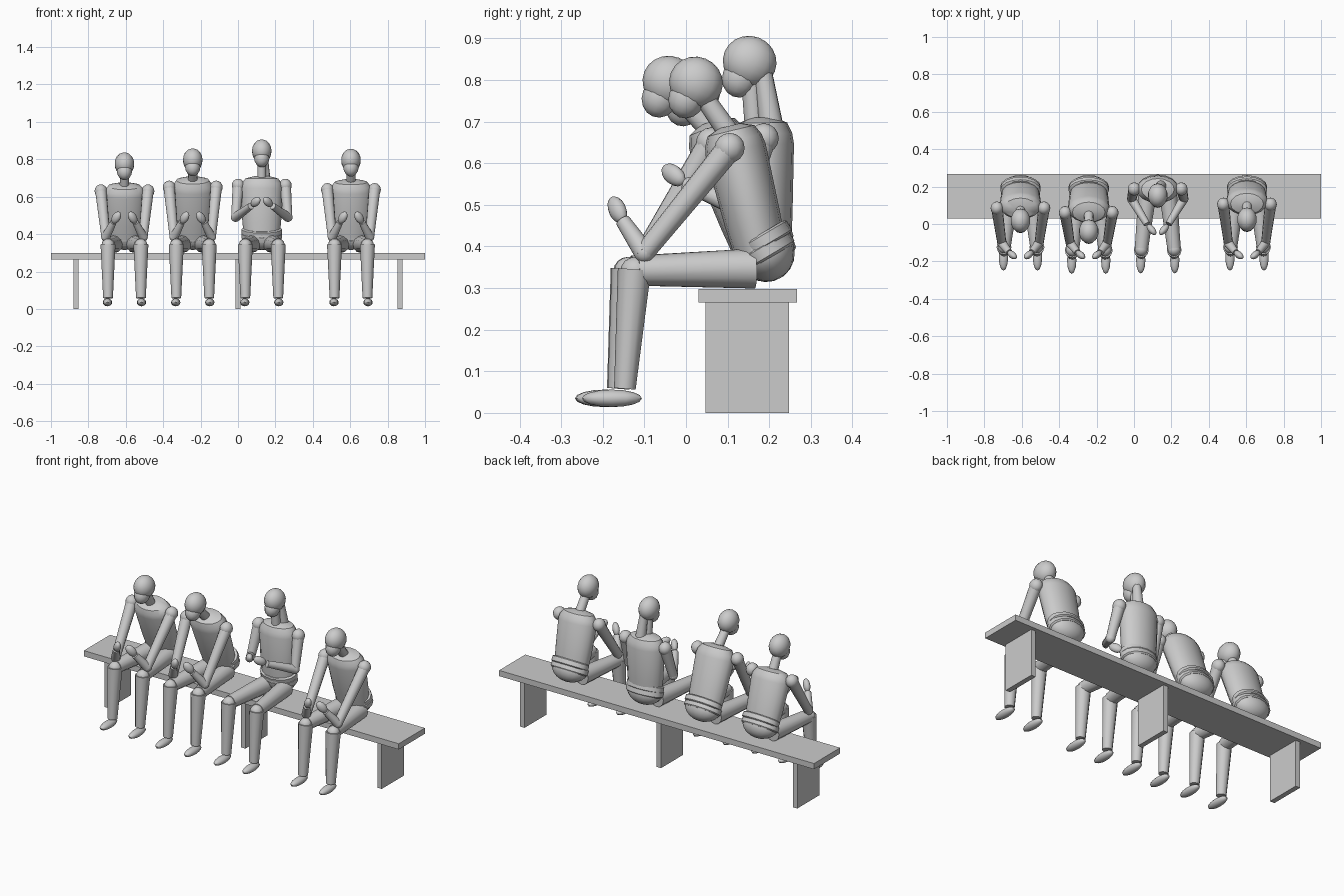
import bpy, bmesh, math
from mathutils import Vector, Matrix

if "Cube" in bpy.data.objects:
    bpy.data.objects.remove(bpy.data.objects["Cube"])


def finish(bm, name, mat, smooth=True):
    """Turn a bmesh into an object placed by a matrix."""
    bmesh.ops.recalc_face_normals(bm, faces=bm.faces)
    bm.transform(mat)
    me = bpy.data.meshes.new(name)
    bm.to_mesh(me)
    bm.free()
    ob = bpy.data.objects.new(name, me)
    bpy.context.collection.objects.link(ob)
    if smooth:
        bpy.ops.object.select_all(action='DESELECT')
        ob.select_set(True)
        bpy.context.view_layer.objects.active = ob
        bpy.ops.object.shade_smooth_by_angle(angle=math.radians(40))
    return ob


def box(name, lo, hi):
    lo, hi = Vector(lo), Vector(hi)
    bm = bmesh.new()
    bmesh.ops.create_cube(bm, size=1)
    finish(bm, name, Matrix.Translation((lo + hi) / 2) @ Matrix.Diagonal((*(hi - lo), 1)), False)


def tube(name, a, b, r1, r2, seg=12):
    a, b = Vector(a), Vector(b)
    d = b - a
    bm = bmesh.new()
    bmesh.ops.create_cone(bm, cap_ends=True, segments=seg, radius1=r1, radius2=r2, depth=d.length)
    rot = d.to_track_quat('Z', 'Y').to_matrix().to_4x4()
    finish(bm, name, Matrix.Translation((a + b) / 2) @ rot)


def ball(name, c, radii, rot=None, seg=12, rings=8):
    bm = bmesh.new()
    bmesh.ops.create_uvsphere(bm, u_segments=seg, v_segments=rings, radius=1)
    finish(bm, name, Matrix.Translation(c) @ (rot or Matrix()) @ Matrix.Diagonal((*radii, 1)))


def lathe(name, profile, base, tilt, depth, seg=16):
    """Stack of rings (radius, height), squashed front to back, leaning forward by tilt."""
    bm = bmesh.new()
    rings = []
    for r, h in profile:
        rings.append([bm.verts.new((r * math.cos(2 * math.pi * i / seg),
                                    depth * r * math.sin(2 * math.pi * i / seg), h)) for i in range(seg)])
    for lo, hi in zip(rings, rings[1:]):
        for i in range(seg):
            j = (i + 1) % seg
            bm.faces.new((lo[i], lo[j], hi[j], hi[i]))
    bm.faces.new(rings[0])
    bm.faces.new(rings[-1])
    finish(bm, name, Matrix.Translation(base) @ Matrix.Rotation(tilt, 4, 'X'))


def sitter(cx, chest, shoulder, head, foot_shift, hands_up):
    """chest, shoulder and head are (y, z) points in the side view."""
    base = Vector((cx, 0.178, 0.39))
    if hands_up:
        base.y = 0.188
    axis = Vector((cx, *chest)) - base
    tilt = math.atan2(-axis.y, axis.z)
    L = axis.length

    # Trunk and hips
    lathe("torso", [(.096, 0), (.104, .25 * L), (.112, .8 * L), (.106, .88 * L),
                    (.088, .96 * L), (.04, L)], base, tilt, .66)
    hip_tilt = tilt + math.radians(17)
    ball("pelvis", (cx, .19, .388), (.104, .07, .074), Matrix.Rotation(hip_tilt, 4, 'X'), 16, 10)
    lathe("waist_band", [(.1, -.017), (.108, -.012), (.108, .012), (.1, .017)],
          (cx, .187, .415), hip_tilt, .66)
    lathe("hip_band", [(.1, -.02), (.108, -.014), (.108, .012), (.1, .017)],
          (cx, .192, .39), hip_tilt, .66)

    # Head
    hy, hz = head
    tilt_head = Matrix.Rotation(math.radians(-22), 4, 'X')
    ball("cranium", (cx, hy, hz), (.053, .065, .062), tilt_head, 14, 10)
    ball("jaw", (cx, hy - .022, hz - .038), (.041, .044, .049), tilt_head)
    if hands_up:
        tube("neck", (cx, .165, .69), (cx, .155, .81), .024, .023)
        tube("hair_tail", (cx + .018, .205, .69), (cx + .01, .185, .82), .029, .022)
    else:
        tube("neck", (cx, chest[0], chest[1] - .02), (cx, hy + .012, hz - .025), .026, .023)

    for s in (-1, 1):
        def p(x, y, z):
            return Vector((cx + s * x, y, z))

        # Arms
        sh = p(.126, *shoulder)
        if hands_up:
            elbow, wrist, palm = p(.14, .135, .49), p(.058, .0, .55), p(.033, -.03, .572)
        else:
            elbow, wrist, palm = p(.1, -.1, .385), p(.06, -.152, .462), p(.044, -.165, .488)
        ball("shoulder", sh, (.034, .036, .036))
        tube("upper_arm", sh, elbow, .031, .024)
        ball("elbow", elbow, (.025, .025, .025))
        tube("forearm", elbow, wrist, .025, .018)
        d = (palm - wrist).normalized()
        ball("hand", palm, (.019, .024, .037), d.to_track_quat('Z', 'Y').to_matrix().to_4x4())

        # Legs
        f = foot_shift
        tube("thigh", p(.055, .165, .347), p(.087, -.115 + f, .342), .048, .036)
        ball("knee", p(.088, -.122 + f, .34), (.035, .036, .035))
        tube("shin", p(.088, -.124 + f, .345), p(.088, -.147 + f, .058), .04, .026)
        ball("foot", p(.091, -.178 + f, .035), (.025, .072, .021))


# Bench
box("bench_seat", (-1, .03, .265), (1, .267, .298))
for x in (-.866, 0, .866):
    box("bench_leg", (x - .014, .047, 0), (x + .014, .247, .265))

# Four seated figures
sitter(-.607, (.08, .668), (.085, .63), (.018, .775), 0, False)
sitter(-.242, (.058, .7), (.06, .65), (-.04, .796), -.017, False)
sitter(.127, (.185, .71), (.187, .66), (.153, .844), -.015, True)
sitter(.604, (.105, .69), (.105, .637), (.024, .794), 0, False)
